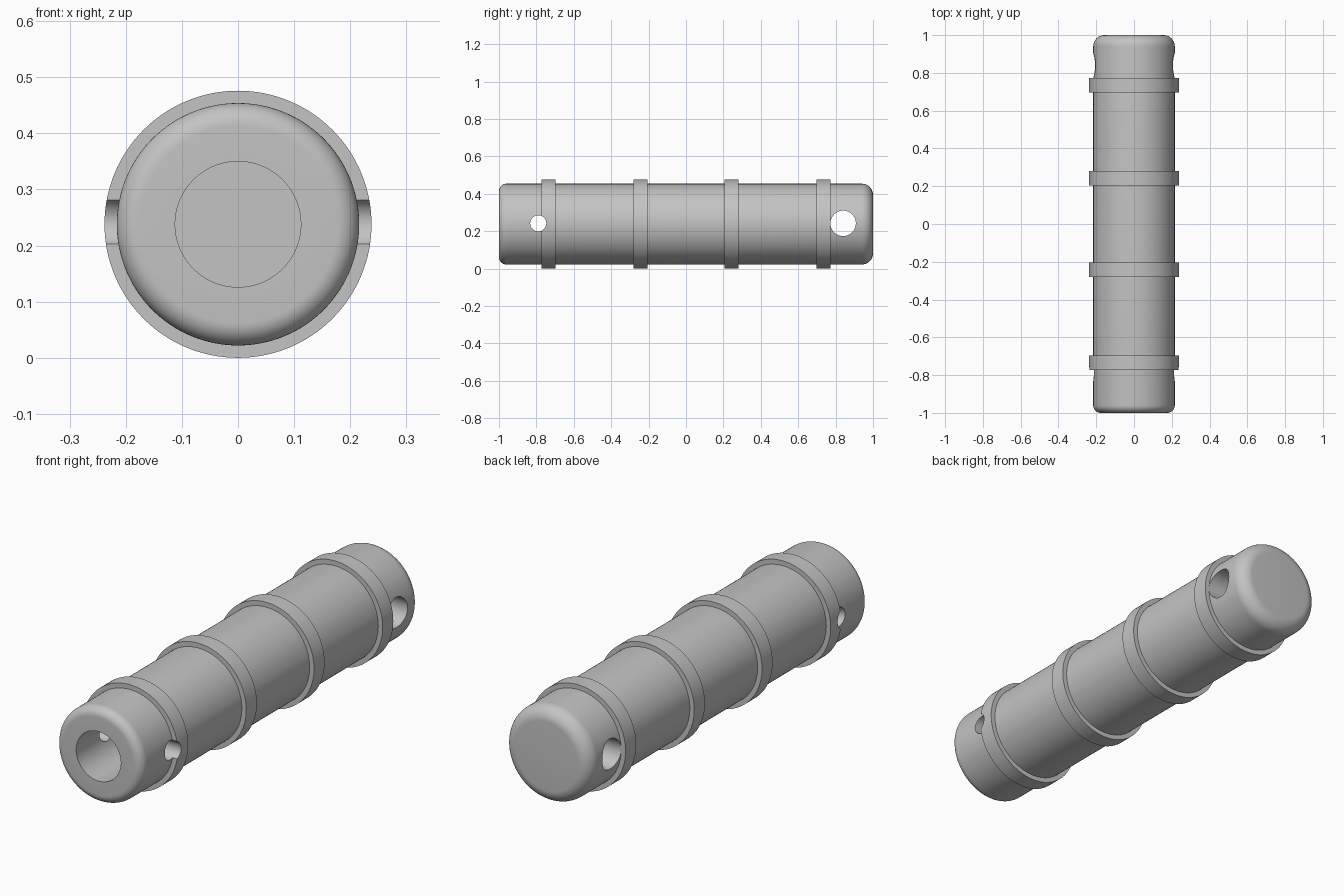
import bpy
import math
from mathutils import Matrix

if "Cube" in bpy.data.objects:
    bpy.data.objects.remove(bpy.data.objects["Cube"], do_unlink=True)

AXIS_Z = 0.238
BODY_R = 0.216
RING_R = 0.238
BORE_R = 0.112
SEGMENTS = 128

grey = bpy.data.materials.new("light_grey")
grey.use_nodes = True
colour = (0.55, 0.55, 0.55, 1)
grey.diffuse_color = colour
grey.node_tree.nodes["Principled BSDF"].inputs["Base Color"].default_value = colour


def lathe(name, profile, closed=False):
    """Revolve (radius, y) points around the long axis; radius 0 becomes a pole."""
    verts, rows, faces = [], [], []
    for r, y in profile:
        count = 1 if r == 0 else SEGMENTS
        rows.append([len(verts) + i for i in range(count)])
        for i in range(count):
            a = 2 * math.pi * i / SEGMENTS
            verts.append((r * math.cos(a), y, AXIS_Z + r * math.sin(a)))
    pairs = list(zip(rows, rows[1:]))
    if closed:
        pairs.append((rows[-1], rows[0]))
    for a, b in pairs:
        if len(a) == 1:
            faces.append(list(reversed(b)))
        elif len(b) == 1:
            faces.append(a)
        else:
            for i in range(SEGMENTS):
                j = (i + 1) % SEGMENTS
                faces.append((a[i], b[i], b[j], a[j]))
    mesh = bpy.data.meshes.new(name)
    mesh.from_pydata(verts, [], faces)
    mesh.materials.append(grey)
    obj = bpy.data.objects.new(name, mesh)
    bpy.context.collection.objects.link(obj)
    select(obj)
    bpy.ops.object.mode_set(mode='EDIT')
    bpy.ops.mesh.select_all(action='SELECT')
    bpy.ops.mesh.normals_make_consistent(inside=False)
    bpy.ops.object.mode_set(mode='OBJECT')
    return obj


def select(obj):
    bpy.ops.object.select_all(action='DESELECT')
    obj.select_set(True)
    bpy.context.view_layer.objects.active = obj


def corner(y_end, radius, direction):
    """Quarter-round edge from the end face to the side wall."""
    return [(BODY_R - radius + radius * math.sin(t), y_end + direction * radius * (1 - math.cos(t)))
            for t in (math.pi / 2 * i / 10 for i in range(11))]


def drill(obj, y, z, radius):
    """Cut a round hole straight across the part."""
    bpy.ops.mesh.primitive_cylinder_add(vertices=64, radius=radius, depth=1,
                                        location=(0, y, z), rotation=(0, math.pi / 2, 0))
    cutter = bpy.context.object
    cutter.name = "hole_cutter"
    cutter.hide_render = True
    cutter.data.materials.append(grey)
    select(obj)
    mod = obj.modifiers.new("hole", 'BOOLEAN')
    mod.operation = 'DIFFERENCE'
    mod.solver = 'EXACT'
    mod.object = cutter
    bpy.ops.object.modifier_apply(modifier=mod.name)
    bpy.data.objects.remove(cutter, do_unlink=True)


# Body with rounded ends and a blind bore in the front
body_profile = [(0, -0.5), (BORE_R, -0.5), (BORE_R, -1)]
body_profile += corner(-1, 0.04, 1)
body_profile += reversed(corner(1, 0.06, -1))
body_profile += [(0, 1)]
body = lathe("body", body_profile)
drill(body, -0.79, 0.242, 0.043)
drill(body, 0.84, 0.242, 0.068)
parts = [body]

# Four raised rings
for name, y in (("front_ring", -0.735), ("front_middle_ring", -0.243),
                ("back_middle_ring", 0.243), ("back_ring", 0.735)):
    inner = BODY_R - 0.006
    ring = lathe(name, [(inner, y - 0.038), (RING_R, y - 0.038),
                        (RING_R, y + 0.038), (inner, y + 0.038)], closed=True)
    parts.append(ring)
    # The small cross hole also notches the front ring
    if name == "front_ring":
        drill(ring, -0.79, 0.242, 0.043)

# Smooth curved walls, crisp rims
for obj in parts:
    select(obj)
    bpy.ops.object.shade_smooth_by_angle(angle=math.radians(30))
